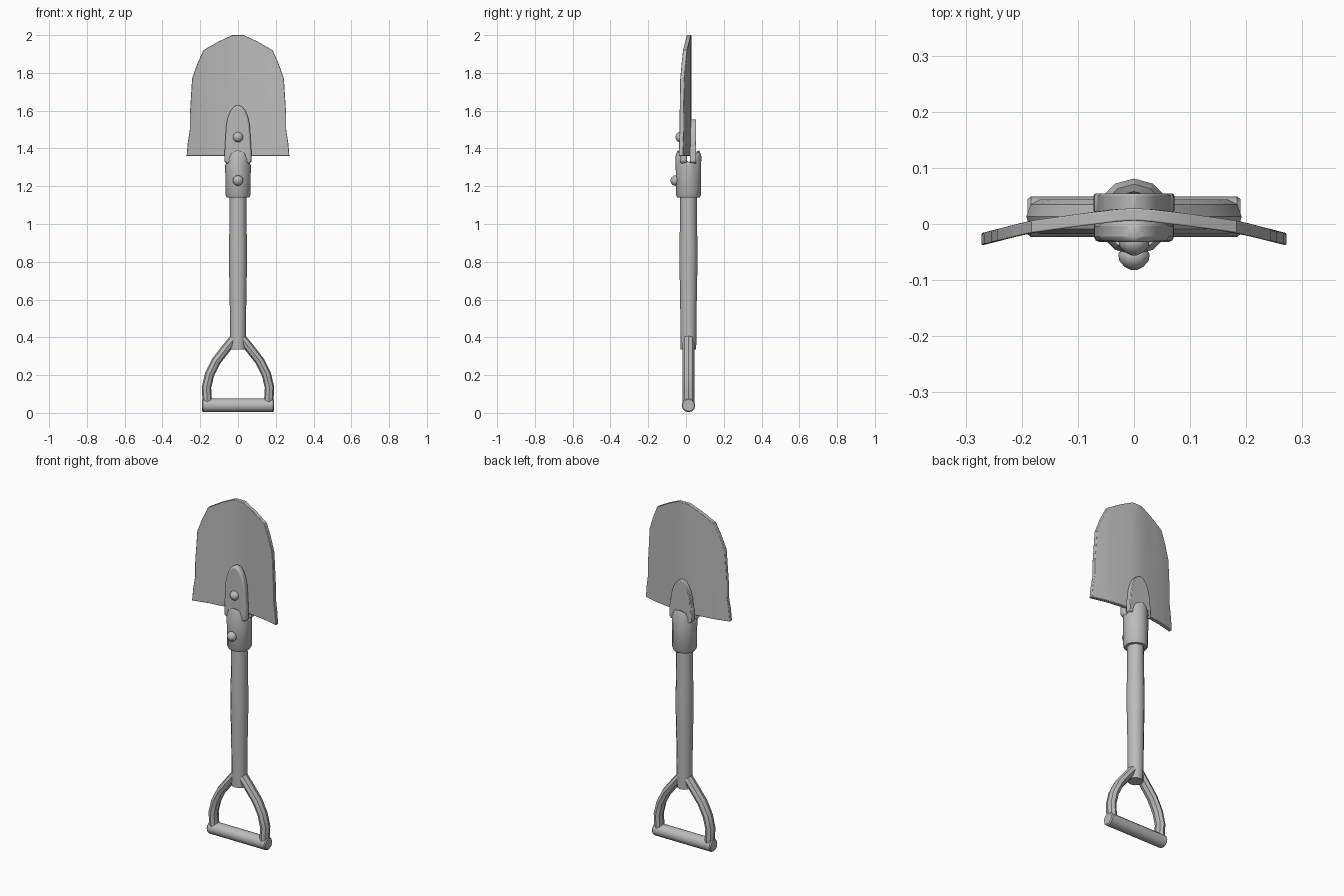
import bpy, bmesh, math
from mathutils import Vector

cube = bpy.data.objects.get("Cube")
if cube:
    bpy.data.objects.remove(cube, do_unlink=True)

AXIS_Y = 0.013  # depth of the shaft's centre line

grey = bpy.data.materials.new("plain_grey")
grey.use_nodes = True
grey.diffuse_color = (0.5, 0.5, 0.5, 1)
grey.node_tree.nodes["Principled BSDF"].inputs["Base Color"].default_value = (0.5, 0.5, 0.5, 1)


def loft(name, rings, bevel=0, angle=35):
    """Skin a list of equal-length closed rings and cap both ends."""
    bm = bmesh.new()
    loops = [[bm.verts.new(p) for p in ring] for ring in rings]
    n = len(loops[0])
    for a, b in zip(loops, loops[1:]):
        for i in range(n):
            j = (i + 1) % n
            bm.faces.new((a[i], a[j], b[j], b[i]))
    bm.faces.new(loops[0][::-1])
    bm.faces.new(loops[-1])
    bmesh.ops.recalc_face_normals(bm, faces=bm.faces)
    mesh = bpy.data.meshes.new(name)
    bm.to_mesh(mesh)
    bm.free()
    obj = bpy.data.objects.new(name, mesh)
    bpy.context.collection.objects.link(obj)
    mesh.materials.append(grey)
    bpy.ops.object.select_all(action="DESELECT")
    obj.select_set(True)
    bpy.context.view_layer.objects.active = obj
    bpy.ops.object.shade_smooth_by_angle(angle=math.radians(angle))
    if bevel:
        mod = obj.modifiers.new("edge_chamfer", "BEVEL")
        mod.width = bevel
        mod.segments = 2
        mod.limit_method = "ANGLE"
        mod.angle_limit = math.radians(40)
    return obj


def circle(centre, u, v, sides=12):
    """Ring around centre spanned by the half-axis vectors u and v."""
    turns = [math.tau * i / sides for i in range(sides)]
    return [Vector(centre) + Vector(u) * math.cos(t) + Vector(v) * math.sin(t) for t in turns]


def flat_ring(z, r):
    return circle((0, AXIS_Y, z), (r, 0, 0), (0, r, 0))


# Shaft, slightly swollen at mid length
loft("shaft", [flat_ring(z, r) for z, r in
               [(0.335, 0.041), (0.6, 0.044), (0.8, 0.048), (0.88, 0.048), (1.0, 0.045), (1.2, 0.044)]])


# Socket with a top rim that rises at the front and back
def rim(r, low, rise):
    ring = flat_ring(low, r)
    for p in ring:
        p.z += rise * abs(p.y - AXIS_Y) / r
    return ring


loft("socket", [flat_ring(1.14, 0.046), flat_ring(1.14, 0.059), flat_ring(1.152, 0.066),
                rim(0.068, 1.31, 0.05), rim(0.058, 1.325, 0.065),
                rim(0.045, 1.325, 0.06), flat_ring(1.32, 0.03)])

# Blade: arched across its width, tapering to a blunt tip
ARCH = [(0, 0.017), (0.04, 0.015), (0.12, 0.004), (0.19, -0.006), (0.25, -0.022), (0.3, -0.034)]


def arch(x):
    x = abs(x)
    for (x0, y0), (x1, y1) in zip(ARCH, ARCH[1:]):
        if x <= x1:
            return y0 + (y1 - y0) * (x - x0) / (x1 - x0)


def blade_ring(z, w):
    xs = [w * i / 6 for i in range(-6, 7)]
    back = [(x, arch(x) + 0.011, z) for x in xs]
    front = [(x, arch(x) - 0.011, z) for x in reversed(xs)]
    return back + front


loft("blade", [blade_ring(z, w) for z, w in
               [(1.36, 0.272), (1.43, 0.266), (1.5, 0.255), (1.58, 0.255), (1.77, 0.243),
                (1.85, 0.215), (1.92, 0.183), (1.965, 0.105), (2.0, 0.03)]], bevel=0.006)


# Tongues that clasp the blade, in front and behind
def tongue(name, y0, y1, top):
    side = [(0.058, 1.32), (0.072, 1.33), (0.07, 1.4), (0.065, top - 0.15)]
    for k in range(1, 6):
        a = k * math.pi / 10
        side.append((0.065 * math.cos(a), top - 0.15 + 0.15 * math.sin(a)))
    outline = side + [(-x, z) for x, z in reversed(side[:-1])]
    loft(name, [[(x, y, z) for x, z in outline] for y in (y0, y1)], bevel=0.01)


tongue("front_tongue", -0.032, 0.006, 1.63)
tongue("back_tongue", 0.02, 0.054, 1.555)

# Domed rivets on the front
for name, z, y in [("blade_rivet", 1.46, -0.028), ("socket_rivet", 1.23, -0.054)]:
    dome = [(0.01, 0.022), (0, 0.028), (-0.012, 0.026), (-0.022, 0.017), (-0.028, 0.005)]
    loft(name, [circle((0, y + d, z), (r, 0, 0), (0, 0, r)) for d, r in dome], angle=50)

# Cross grip
loft("grip", [circle((x, AXIS_Y, 0.04), (0, r, 0), (0, 0, r)) for x, r in
              [(-0.19, 0.031), (-0.184, 0.036), (0.184, 0.036), (0.19, 0.031)]])

# Curved arms joining the shaft to the grip
PATH = [(0.015, 0.4), (0.06, 0.345), (0.115, 0.275), (0.15, 0.205), (0.167, 0.135), (0.162, 0.05)]
for name, s in [("left_arm", 1), ("right_arm", -1)]:
    pts = [Vector((s * x, AXIS_Y, z)) for x, z in PATH]
    rings = []
    for i, p in enumerate(pts):
        along = (pts[min(i + 1, len(pts) - 1)] - pts[max(i - 1, 0)]).normalized()
        across = along.cross(Vector((0, 1, 0)))
        rings.append(circle(p, across * 0.025, (0, 0.031, 0), 8))
    loft(name, rings, angle=30)
